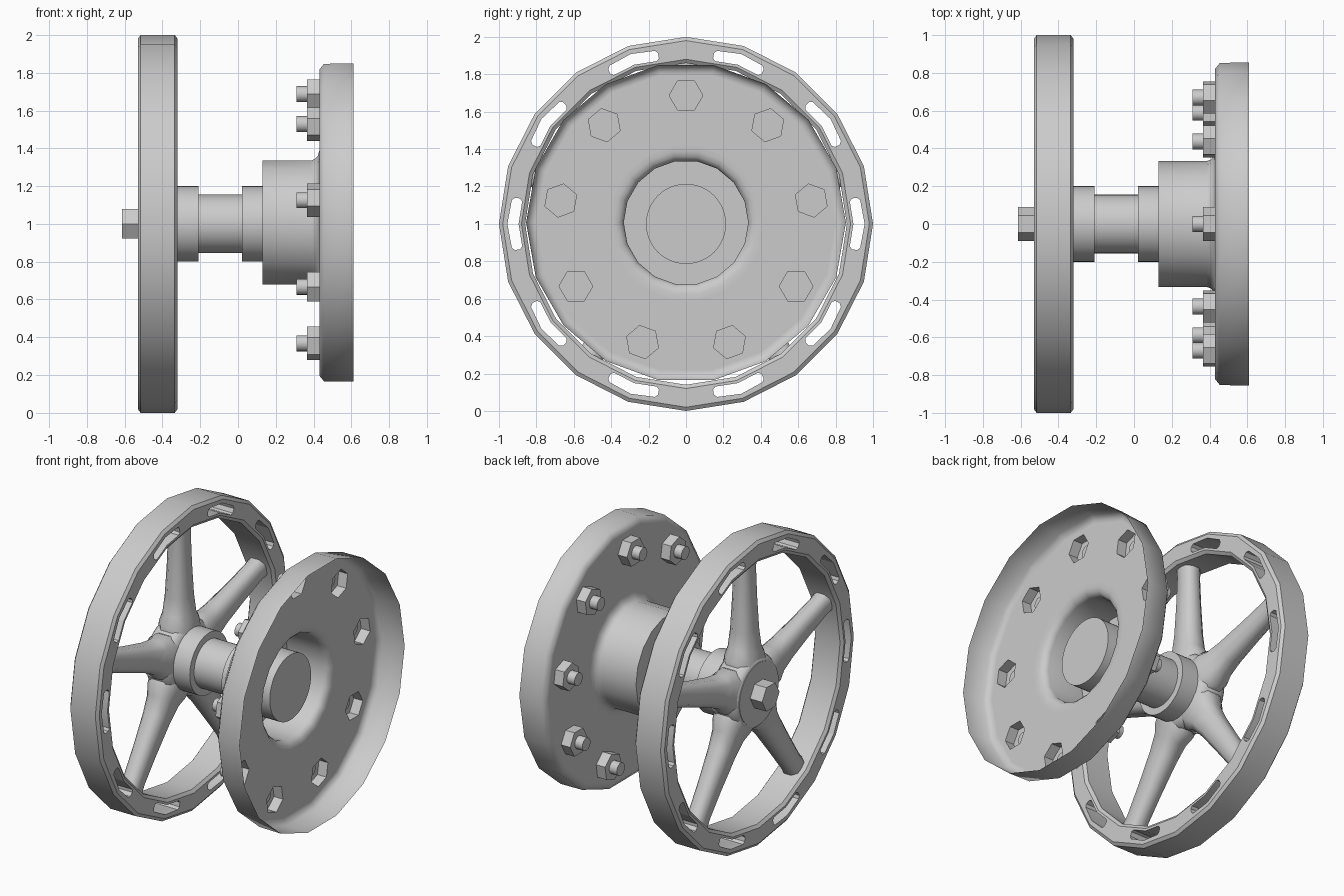
import bpy, bmesh
from math import sin, cos, pi, radians

if "Cube" in bpy.data.objects:
    bpy.data.objects.remove(bpy.data.objects["Cube"])

FZ = 1.007  # flange axis height


def finish(name, bm, angle=35, recalc=True):
    if recalc:
        bmesh.ops.recalc_face_normals(bm, faces=bm.faces)
    me = bpy.data.meshes.new(name)
    bm.to_mesh(me)
    bm.free()
    ob = bpy.data.objects.new(name, me)
    bpy.context.collection.objects.link(ob)
    smooth(ob, angle)
    return ob


def smooth(ob, angle):
    bpy.ops.object.select_all(action='DESELECT')
    ob.select_set(True)
    bpy.context.view_layer.objects.active = ob
    bpy.ops.object.shade_smooth_by_angle(angle=radians(angle))


def polar(x, r, a, cz=1.0):
    return (x, r * sin(a), cz + r * cos(a))


def ring(bm, x, r, n, phase=0.0, cz=1.0, cy=0.0):
    return [bm.verts.new((x, cy + r * sin(phase + 2 * pi * i / n), cz + r * cos(phase + 2 * pi * i / n)))
            for i in range(n)]


def bridge(bm, a, b):
    n = len(a)
    for i in range(n):
        bm.faces.new((a[i], a[(i + 1) % n], b[(i + 1) % n], b[i]))


def lathe(name, profile, n, phase=0.0, closed=False, angle=35):
    """Revolve (x, r) points about the x axis; ends capped unless the profile is closed."""
    bm = bmesh.new()
    rings = [ring(bm, x, r, n, phase) for x, r in profile]
    for a, b in zip(rings, rings[1:]):
        bridge(bm, a, b)
    if closed:
        bridge(bm, rings[-1], rings[0])
    else:
        bm.faces.new(rings[0])
        bm.faces.new(rings[-1])
    return finish(name, bm, angle)


# Handwheel rim: 20-sided ring
rim = lathe("wheel_rim", [(-.53, .98), (-.515, 1), (-.335, 1), (-.32, .98),
                          (-.32, .88), (-.335, .86), (-.515, .86), (-.53, .88)], 20, closed=True)

# Ten slots cut through the rim
bm = bmesh.new()
outline = [(.925, -8.7), (.94, -7.8), (.955, 0), (.94, 7.8), (.925, 8.7),
           (.897, 8.7), (.884, 7.8), (.895, 0), (.884, -7.8), (.897, -8.7)]
for k in range(10):
    c = 18 + 36 * k
    loops = [[bm.verts.new(polar(x, r, radians(c + d))) for r, d in outline] for x in (-.7, -.15)]
    bridge(bm, *loops)
    bm.faces.new(loops[0])
    bm.faces.new(loops[1])
cutter = finish("slot_cutter", bm)
cutter.hide_render = True
mod = rim.modifiers.new("slots", 'BOOLEAN')
mod.object, mod.operation, mod.solver = cutter, 'DIFFERENCE', 'EXACT'
bpy.ops.object.select_all(action='DESELECT')
rim.select_set(True)
bpy.context.view_layer.objects.active = rim
bpy.ops.object.modifier_apply(modifier=mod.name)
bpy.data.objects.remove(cutter)
smooth(rim, 35)

# Five tapered spokes, one pointing up: (radius, half width, half depth)
stations = [(.17, .13, .10), (.23, .135, .092), (.29, .10, .08), (.40, .085, .07),
            (.60, .075, .06), (.80, .066, .055), (.885, .07, .06)]
section = [(1, .45), (.6, 1), (-.6, 1), (-1, .45), (-1, -.45), (-.6, -1), (.6, -1), (1, -.45)]
bm = bmesh.new()
for k in range(5):
    a = 2 * pi * k / 5
    loops = []
    for r, w, d in stations:
        loops.append([bm.verts.new((-.425 + v * d, r * sin(a) + u * w * cos(a),
                                    1 + r * cos(a) - u * w * sin(a))) for u, v in section])
    for p, q in zip(loops, loops[1:]):
        bridge(bm, p, q)
    bm.faces.new(loops[0])
    bm.faces.new(loops[-1])
finish("wheel_spokes", bm, 60)

# Wheel hub, stepped shaft and end nut
lathe("wheel_hub", [(-.525, .21), (-.51, .225), (-.48, .24), (-.37, .24), (-.33, .205)], 40, angle=50)
lathe("shaft", [(-.528, .2), (-.21, .2), (-.21, .155), (.02, .155), (.02, .2), (.135, .2)], 48)
lathe("shaft_inner_end", [(.13, .214), (.38, .214)], 48)
lathe("wheel_nut", [(-.615, .09), (-.52, .09)], 6, phase=pi / 2)

# Flange: open dished 18-sided shell with hub and hexagonal bolt pockets
bm = bmesh.new()
ph = pi / 18


def shell(profile):
    rings = [ring(bm, x, r, 18, ph, FZ) for x, r in profile]
    for p, q in zip(rings, rings[1:]):
        bridge(bm, p, q)
    return rings


inner = shell([(.13, .19), (.13, .333), (.385, .333), (.405, .34), (.422, .358), (.43, .385), (.43, .42)])[-1]
outer = shell([(.43, .80), (.43, .822), (.455, .853), (.61, .855)])[0]
hexes = []
for k in range(9):
    a = 2 * pi * k / 9
    hexes.append(ring(bm, .43, .09, 6, a + pi / 2, FZ + .68 * cos(a), .68 * sin(a)))
edges = []
for lp in [inner, outer] + hexes:
    for i in range(len(lp)):
        p, q = lp[i], lp[(i + 1) % len(lp)]
        edges.append(bm.edges.get((p, q)) or bm.edges.new((p, q)))
bmesh.ops.triangle_fill(bm, edges=edges, use_beauty=True, normal=(-1, 0, 0))
# discard any fill inside the pockets
caps = [f for f in bm.faces if any(all(v in h for v in f.verts) for h in hexes)]
if caps:
    bmesh.ops.delete(bm, geom=caps, context='FACES_ONLY')
for k, h in enumerate(hexes):
    a = 2 * pi * k / 9
    top = ring(bm, .365, .09, 6, a + pi / 2, FZ + .68 * cos(a), .68 * sin(a))
    bridge(bm, h, top)
    bm.faces.new(top)
finish("flange", bm, 50)

# Bolt studs
bm = bmesh.new()
for k in range(9):
    a = 2 * pi * k / 9
    p, q = [ring(bm, x, .042, 20, 0, FZ + .68 * cos(a), .68 * sin(a)) for x in (.31, .37)]
    bridge(bm, p, q)
    bm.faces.new(p)
    bm.faces.new(q)
finish("bolt_studs", bm)
